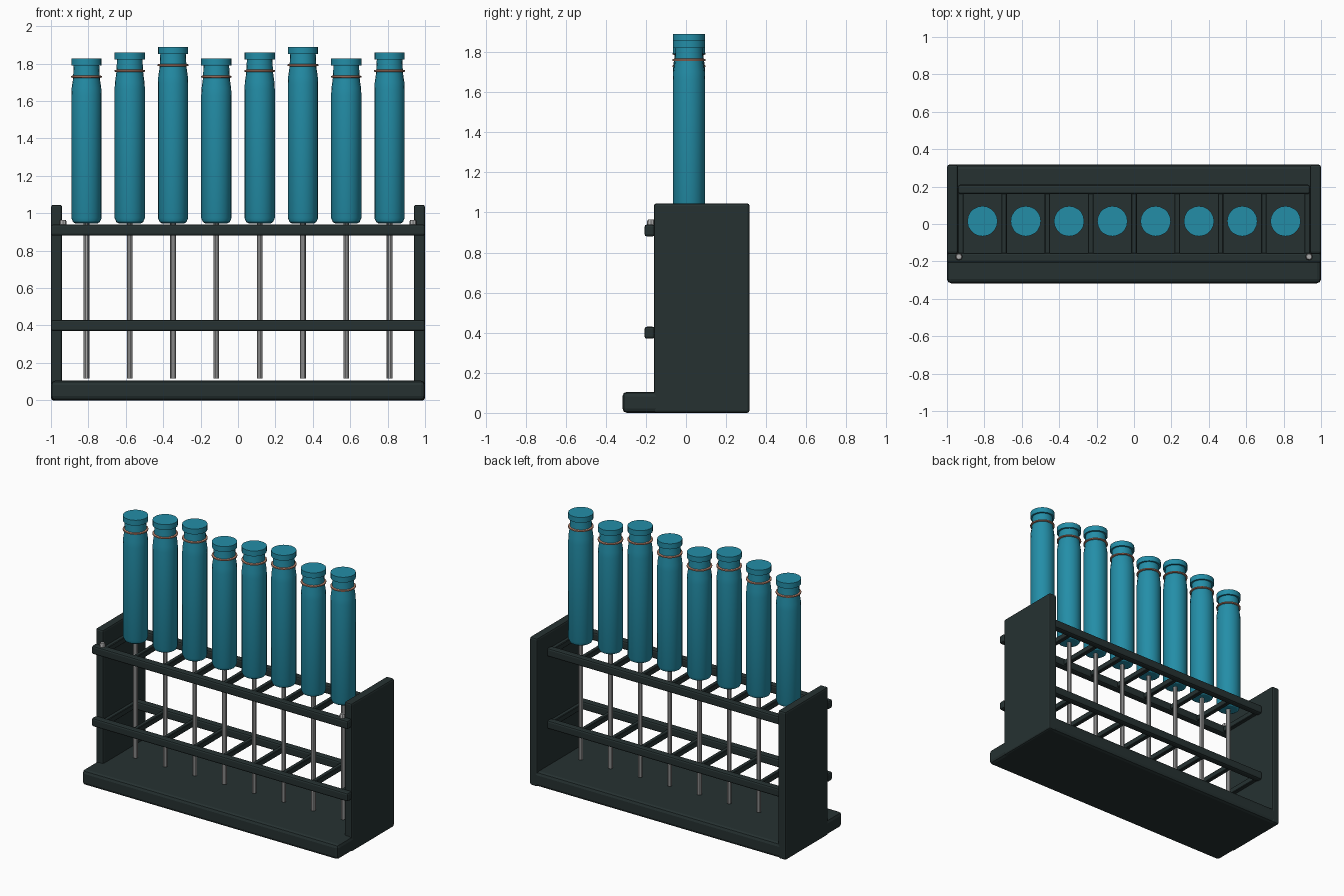
import bpy, bmesh, math

if "Cube" in bpy.data.objects:
    bpy.data.objects.remove(bpy.data.objects["Cube"])

def material(name, col):
    m = bpy.data.materials.new(name)
    m.diffuse_color = (*col, 1)
    m.use_nodes = True
    m.node_tree.nodes["Principled BSDF"].inputs["Base Color"].default_value = m.diffuse_color
    return m

DARK = material("dark_frame", (0.019, 0.031, 0.031))
TEAL = material("teal", (0.017, 0.27, 0.39))
GREY = material("steel_grey", (0.42, 0.42, 0.42))
COPPER = material("copper", (0.52, 0.25, 0.17))

def add_object(name, bm, mat):
    bmesh.ops.recalc_face_normals(bm, faces=bm.faces)
    me = bpy.data.meshes.new(name)
    bm.to_mesh(me)
    bm.free()
    ob = bpy.data.objects.new(name, me)
    bpy.context.collection.objects.link(ob)
    me.materials.append(mat)
    return ob

def box(name, x, y, z, bevel, segments=2):
    """Bevelled box from (min, max) ranges."""
    bm = bmesh.new()
    bmesh.ops.create_cube(bm, size=1)
    for v in bm.verts:
        v.co = [r[0] + (c + 0.5) * (r[1] - r[0]) for c, r in zip(v.co, (x, y, z))]
    ob = add_object(name, bm, DARK)
    mod = ob.modifiers.new("bevel", 'BEVEL')
    mod.width, mod.segments = bevel, segments
    return ob

def lathe(name, profile, x, y, mat, sides=20, closed=False):
    """Revolve (radius, z) points about a vertical axis."""
    bm = bmesh.new()
    rings = [[bm.verts.new((x + r * math.cos(2 * math.pi * i / sides),
                            y + r * math.sin(2 * math.pi * i / sides), z))
              for i in range(sides)] for r, z in profile]
    pairs = list(zip(rings, rings[1:]))
    if closed:
        pairs.append((rings[-1], rings[0]))
    else:
        bm.faces.new(rings[0])
        bm.faces.new(rings[-1])
    for a, b in pairs:
        for i in range(sides):
            j = (i + 1) % sides
            bm.faces.new((a[i], a[j], b[j], b[i]))
    ob = add_object(name, bm, mat)
    bpy.ops.object.select_all(action='DESELECT')
    ob.select_set(True)
    bpy.context.view_layer.objects.active = ob
    bpy.ops.object.shade_smooth_by_angle(angle=math.radians(30))
    return ob

# Base and side panels
box("base", (-1, 1), (-0.317, 0.317), (0, 0.105), 0.022)
for side, name in ((-1, "left_panel"), (1, "right_panel")):
    xs = sorted((side * 0.94, side * 1.0))
    box(name, xs, (-0.16, 0.317), (0, 1.045), 0.012)

# Two ladder shelves: front rail, back rail and dividers between tubes
PITCH = 0.2315
for level, z in (("lower", 0.37), ("upper", 0.88)):
    zr = (z, z + 0.06)
    box(level + "_front_rail", (-1, 1), (-0.207, -0.155), zr, 0.012)
    box(level + "_back_rail", (-0.941, 0.941), (0.16, 0.21), zr, 0.012)
    for i in range(9):
        x = (i - 4) * PITCH
        box(f"{level}_divider_{i + 1}", (x - 0.015, x + 0.015),
            (-0.165, 0.17), (z + 0.01, z + 0.05), 0.004, 1)

# Small pins on the ends of the upper front rail
for side, name in ((-1, "left_pin"), (1, "right_pin")):
    lathe(name, [(0.019, 0.93), (0.019, 0.956), (0.014, 0.965)],
          side * 0.936, -0.175, GREY, 8)

# Eight tubes with caps, neck rings and rods; tops step up in threes
Y = 0.015
for i in range(8):
    x = (i - 3.5) * PITCH
    d = 0.031 * (i % 3)
    n = i + 1
    lathe(f"tube_{n}", [(0.058, 0.945), (0.072, 0.953), (0.081, 0.975),
                        (0.081, 1.63 + d), (0.079, 1.67 + d), (0.073, 1.71 + d),
                        (0.071, 1.735 + d), (0.068, 1.795 + d)], x, Y, TEAL)
    lathe(f"neck_ring_{n}", [(0.068, 1.723 + d), (0.082, 1.726 + d),
                             (0.082, 1.734 + d), (0.068, 1.737 + d)],
          x, Y, COPPER, closed=True)
    lathe(f"cap_{n}", [(0.081, 1.79 + d), (0.081, 1.828 + d)], x, Y, TEAL)
    lathe(f"rod_{n}", [(0.015, 0.117), (0.015, 0.96)], x, Y, GREY, 10)
